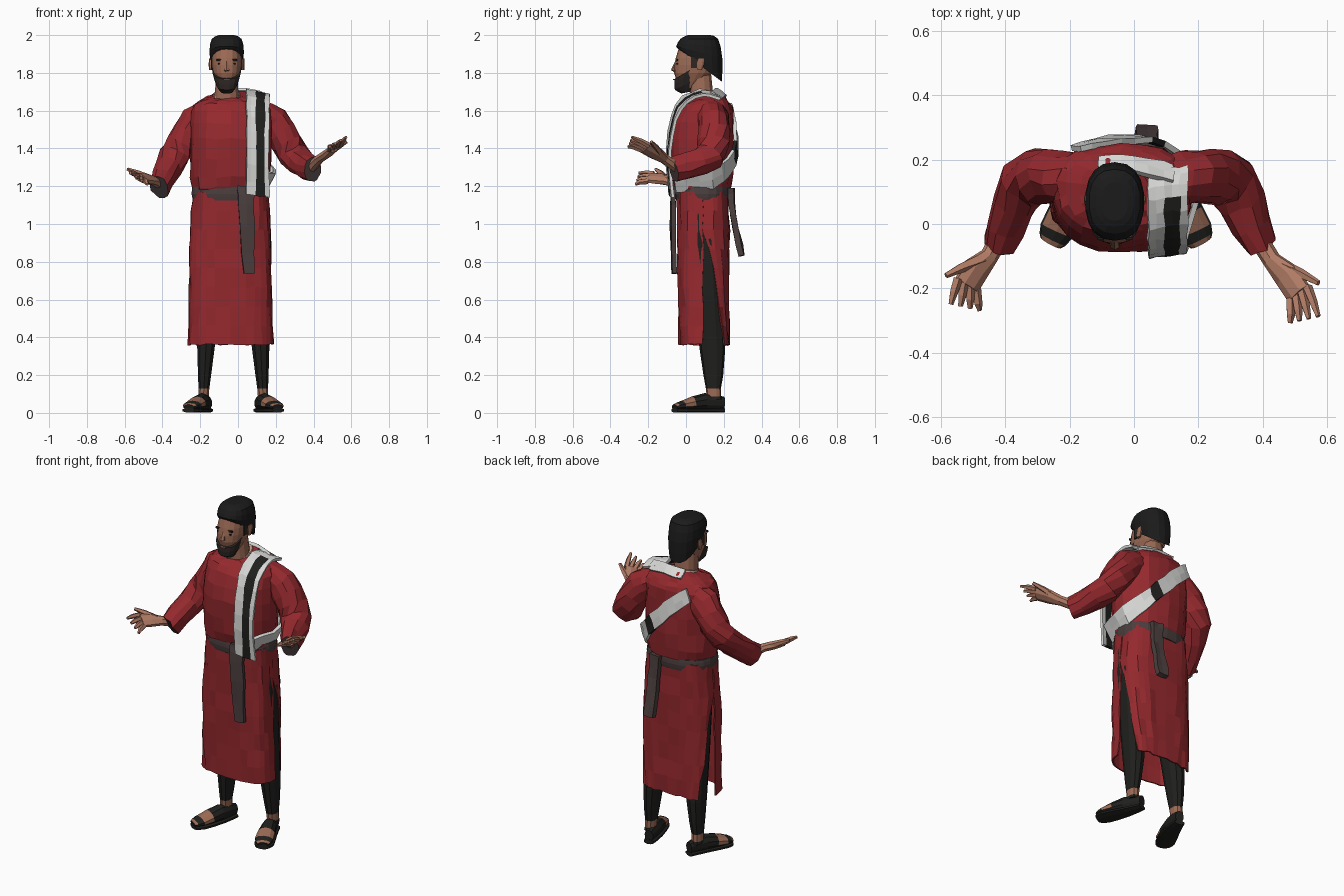
import bpy, bmesh, math, random
from mathutils import Vector

random.seed(4)
if "Cube" in bpy.data.objects:
    bpy.data.objects.remove(bpy.data.objects["Cube"])


def material(name, red, green, blue):
    mat = bpy.data.materials.new(name)
    mat.use_nodes = True
    mat.diffuse_color = (red, green, blue, 1)
    shader = mat.node_tree.nodes["Principled BSDF"]
    shader.inputs["Base Color"].default_value = mat.diffuse_color
    shader.inputs["Roughness"].default_value = 0.9
    return mat


RED = material("red cloth", .3, .022, .027)
WHITE = material("white cloth", .68, .68, .67)
BLACK = material("black cloth", .014, .014, .013)
HAIR = material("black hair", .011, .011, .011)
BEARD = material("dark brown beard", .026, .02, .018)
BELT = material("grey brown cloth", .07, .048, .048)
SKIN = material("hand skin", .44, .2, .13)
FACE = material("face skin", .33, .145, .09)
TRIM = material("beige trim", .5, .36, .26)


def spline(points, steps):
    """Pass a smooth curve through a few control tuples of any length."""
    curve, last = [], len(points) - 1
    for i in range(last):
        near = [points[min(max(i + shift, 0), last)] for shift in (-1, 0, 1, 2)]
        for step in range(steps):
            t = step / steps
            curve.append([b + t * (c - a + t * (2 * a - 5 * b + 4 * c - d + t * (3 * (b - c) + d - a))) / 2
                          for a, b, c, d in zip(*near)])
    return curve + [points[-1]]


def surface(name, rows, mats, closed=True, rule=None, jitter=0, thick=0):
    """Join rows of points with quads; rule(row, column, centre) picks the colour slot."""
    bm = bmesh.new()

    def wobble():
        return Vector([random.uniform(-jitter, jitter) for axis in "xyz"])

    def face(corners, row, column):
        made = bm.faces.new(corners)
        if rule:
            made.material_index = int(rule(row, column, made.calc_center_median()))

    grid = [[bm.verts.new(Vector(point) + wobble()) for point in row] for row in rows]
    count = len(grid[0])
    for i, (low, high) in enumerate(zip(grid, grid[1:])):
        for j in range(count if closed else count - 1):
            k = (j + 1) % count
            face((low[j], low[k], high[k], high[j]), i, j)
    if closed:
        face(grid[0], 0, 0)
        face(grid[-1], len(grid) - 1, 0)
    bmesh.ops.recalc_face_normals(bm, faces=bm.faces)
    mesh = bpy.data.meshes.new(name)
    bm.to_mesh(mesh)
    bm.free()
    for mat in mats:
        mesh.materials.append(mat)
    obj = bpy.data.objects.new(name, mesh)
    bpy.context.collection.objects.link(obj)
    if thick:
        solid = obj.modifiers.new("thickness", "SOLIDIFY")
        solid.thickness, solid.offset = thick, 0


def power(value, exponent):
    return math.copysign(abs(value) ** exponent, value)


def around(count):
    return [math.tau * (k + .5) / count for k in range(count)]


def ring(cx, cy, z, rx, ry, angles, tilt=0, squareness=.85):
    points = []
    for angle in angles:
        y = ry * power(math.sin(angle), squareness)
        points.append((cx + rx * power(math.cos(angle), squareness), cy + y, z + tilt * y))
    return points


def loft(name, cx, controls, mats, sides=16, steps=2, lean=0, **options):
    """Stack of rounded rings given as (y, z, half width, half depth, tilt)."""
    rows = [ring(cx + lean * z, y, z, rx, ry, around(sides), *tilt)
            for y, z, rx, ry, *tilt in spline(controls, steps)]
    surface(name, rows, mats, **options)


def tube(name, path, mats, sides=10, roll=0, **options):
    """Tube along a path of (x, y, z, half width, half height)."""
    rows, centres = [], [Vector(point[:3]) for point in path]
    for i, point in enumerate(path):
        along = (centres[min(i + 1, len(path) - 1)] - centres[max(i - 1, 0)]).normalized()
        level = along.cross(Vector((0, 0, 1))).normalized()
        across = level * math.cos(roll) + level.cross(along) * math.sin(roll)
        up = across.cross(along)
        rows.append([centres[i] + across * point[3] * math.cos(angle) + up * point[-1] * math.sin(angle)
                     for angle in around(sides)])
    surface(name, rows, mats, **options)


def ribbon(name, controls, half, mats, columns=2, taper=0, **options):
    """Cloth strip along a path, reaching half to each side of it."""
    rows, path = [], spline(controls, 3)
    for i, point in enumerate(path):
        reach = Vector(half) * (1 - taper * (i / len(path)) ** 2)
        rows.append([Vector(point) + reach * (2 * j / columns - 1) for j in range(columns + 1)])
    surface(name, rows, mats, closed=False, jitter=.004, **options)


def plate(name, location, size, mat):
    bpy.ops.mesh.primitive_cube_add(size=1, location=location)
    obj = bpy.context.object
    obj.name, obj.scale = name, size
    obj.data.materials.append(mat)


BODY_X, HEAD_X = -.04, -.06

# Tunic body
loft("tunic_body", BODY_X, [
    (.09, 1.16, .19, .135, 0), (.085, 1.25, .212, .16, 0), (.083, 1.45, .215, .172, 0),
    (.1, 1.6, .21, .15, 0), (.11, 1.65, .175, .115, 0), (.1, 1.685, .085, .08, .3)],
    [RED], sides=22, jitter=.006)


# Skirt: front and back panels, with side slits widening to the hem
def skirt_panel(name, start, slit):
    rows, levels = [], 8
    for level in range(levels + 1):
        t = level / levels
        gap = slit * max(0, t - .25)
        arc = [start + gap + (math.pi - 2 * gap) * k / 14 for k in range(15)]
        rows.append(ring(BODY_X, .09 + slit * t * .01, 1.17 - .81 * t, .193 + .03 * math.sqrt(t),
                         .135 - .01 * t, arc, squareness=.65))
    surface(name, rows, [RED], closed=False, jitter=.006, thick=.008)


skirt_panel("skirt_front", math.pi, 0)
skirt_panel("skirt_back", 0, 1)

# Belt and hanging sashes
loft("belt", BODY_X, [(.09, 1.125, .2, .143), (.09, 1.16, .208, .149), (.09, 1.195, .203, .146)],
     [BELT], sides=22)
ribbon("front_sash", [(.045, -.06, 1.2), (.042, -.07, 1.1), (.06, -.065, .74)], (.046, .003, 0),
       [BELT], taper=.55, thick=.024)
ribbon("back_sash", [(.035, .24, 1.19), (.04, .25, 1.05), (.04, .295, .83)], (.034, -.003, 0),
       [BELT], thick=.03)


# Arms: the left one mirrors the right one but is raised toward the hand
def pose(side, point):
    x, y, z, *radii = point
    if side == "right":
        return point
    return (-x - .035 - .15 * min(y, 0), y * 1.15 if y < 0 else y, z + max(0, .13 - y) / 2, *radii)


for side, sign in (("right", 1), ("left", -1)):
    sleeve = spline([(-.12, .13, 1.58, .08, .08), (-.22, .145, 1.535, .085, .09),
                     (-.335, .13, 1.36, .085, .075), (-.42, -.06, 1.195, .05, .07)], 3)
    tube(side + "_sleeve", [pose(side, p) for p in sleeve], [RED, BELT], sides=12, jitter=.007,
         rule=lambda row, column, centre: row == len(sleeve) - 1)
    palm = [(-.41, -.03, 1.21, .03, .03), (-.45, -.1, 1.23, .03, .025), (-.49, -.14, 1.24, .046, .025),
            (-.52, -.19, 1.245, .046, .02)]
    tube(side + "_palm", [pose(side, p) for p in palm], [SKIN], sides=8, roll=.45 * sign)
    for k in range(4):
        finger = [(-.548 + .019 * k, -.17 - .011 * k, 1.265 - .013 * k, .016),
                  (-.56 + .025 * k, -.21 - .012 * k, 1.27 - .016 * k, .014),
                  (-.57 + .03 * k, -.25 - .006 * k, 1.27 - .02 * k, .008)]
        tube(f"{side}_finger_{k + 1}", [pose(side, p) for p in finger], [SKIN], sides=5)
    thumb = [(-.47, -.11, 1.24, .022), (-.535, -.135, 1.27, .016), (-.585, -.16, 1.29, .009)]
    tube(side + "_thumb", [pose(side, p) for p in thumb], [SKIN], sides=5)

# Legs and sandals, mirrored about the middle of the hips
foot = spline([(.11, .2, .05, .025, .035), (.14, .1, .055, .042, .05), (.19, -.02, .04, .053, .025),
               (.21, -.06, .03, .032, .015)], 2)
for side, sign in (("left", 1), ("right", -1)):
    def place(x):
        return sign * (x + .025) - .025

    loft(side + "_leg", place(.137), [(.15, .07, .03, .04), (.145, .13, .03, .04), (.14, .33, .047, .067),
                                      (.1, .9, .085, .09), (.1, 1.12, .08, .09)],
         [BLACK, FACE], sides=10, lean=-.05 * sign, rule=lambda row, column, centre: row == 1)
    tube(side + "_foot", [(place(x), *rest) for x, *rest in foot], [BLACK, FACE],
         rule=lambda row, column, centre: row in (3, 5) and centre.z > .04)
    tube(side + "_sole", [(place(x), y, .014, width + .006, .014) for x, y, z, width, height in foot],
         [BLACK], sides=8)

# Striped stole over the left shoulder, with a fold behind the neck
drape = [(-.08, 1.15), (-.092, 1.4), (-.04, 1.62), (.08, 1.695), (.17, 1.675)]
ribbon("shoulder_stole", [(.105, y, z) for y, z in drape], (.06, .008, -.012), [WHITE, BLACK],
       columns=5, thick=.016, rule=lambda row, column, centre: column in (2, 3) and centre.y < .08)
ribbon("neck_fold", [(.12, .155, 1.68), (0, .185, 1.695), (-.11, .18, 1.69)], (0, .024, -.02),
       [WHITE], thick=.018)

# Diagonal stole across the back, wrapping the left side of the waist
ribbon("back_stole", [(-.18, .235, 1.6), (-.06, .262, 1.5), (.08, .25, 1.35), (.172, .14, 1.24),
                      (.13, -.06, 1.22)], (.018, -.004, .038), [WHITE, BLACK], taper=-.45, thick=.018,
       rule=lambda row, column, centre: row == 5)

# Neck and collar trim
loft("neck", HEAD_X, [(.085, 1.64, .07, .065), (.075, 1.79, .056, .06)], [FACE], sides=12)
loft("collar_trim", HEAD_X, [(.1, 1.667, .08, .082, .3), (.095, 1.688, .07, .072, .3)], [TRIM])

# Head, hair and beard
loft("head", HEAD_X, [(.01, 1.72, .04, .045), (.04, 1.8, .073, .103), (.06, 1.88, .08, .114),
                      (.07, 1.95, .07, .1)], [FACE], sides=18)
loft("hair", HEAD_X, [(.075, 1.84, .08, .115, -.75), (.07, 1.91, .092, .122, -.25), (.07, 1.98, .08, .1, 0),
                      (.07, 2, .04, .06, 0)], [HAIR], sides=18)
loft("beard", HEAD_X, [(.005, 1.697, .03, .03, .2), (0, 1.74, .056, .06, .5), (.01, 1.81, .076, .072, .6)],
     [BEARD])
plate("mouth", (HEAD_X, -.063, 1.765), (.03, .009, .007), FACE)
tube("nose", [(HEAD_X, -.045, 1.87, .008), (HEAD_X, -.064, 1.812, .017), (HEAD_X, -.05, 1.8, .012)],
     [FACE], sides=6)
for side, sign in (("left", 1), ("right", -1)):
    plate(side + "_eye", (HEAD_X + sign * .032, -.046, 1.848), (.03, .009, .009), HAIR)
    plate(side + "_eyebrow", (HEAD_X + sign * .034, -.046, 1.868), (.042, .009, .01), HAIR)
    plate(side + "_sideburn", (HEAD_X + sign * .079, .045, 1.855), (.009, .035, .06), BEARD)
    loft(side + "_ear", HEAD_X + sign * .086, [(.072, 1.815, .008, .012), (.076, 1.845, .01, .02),
                                               (.08, 1.875, .008, .015)], [FACE], sides=8)
